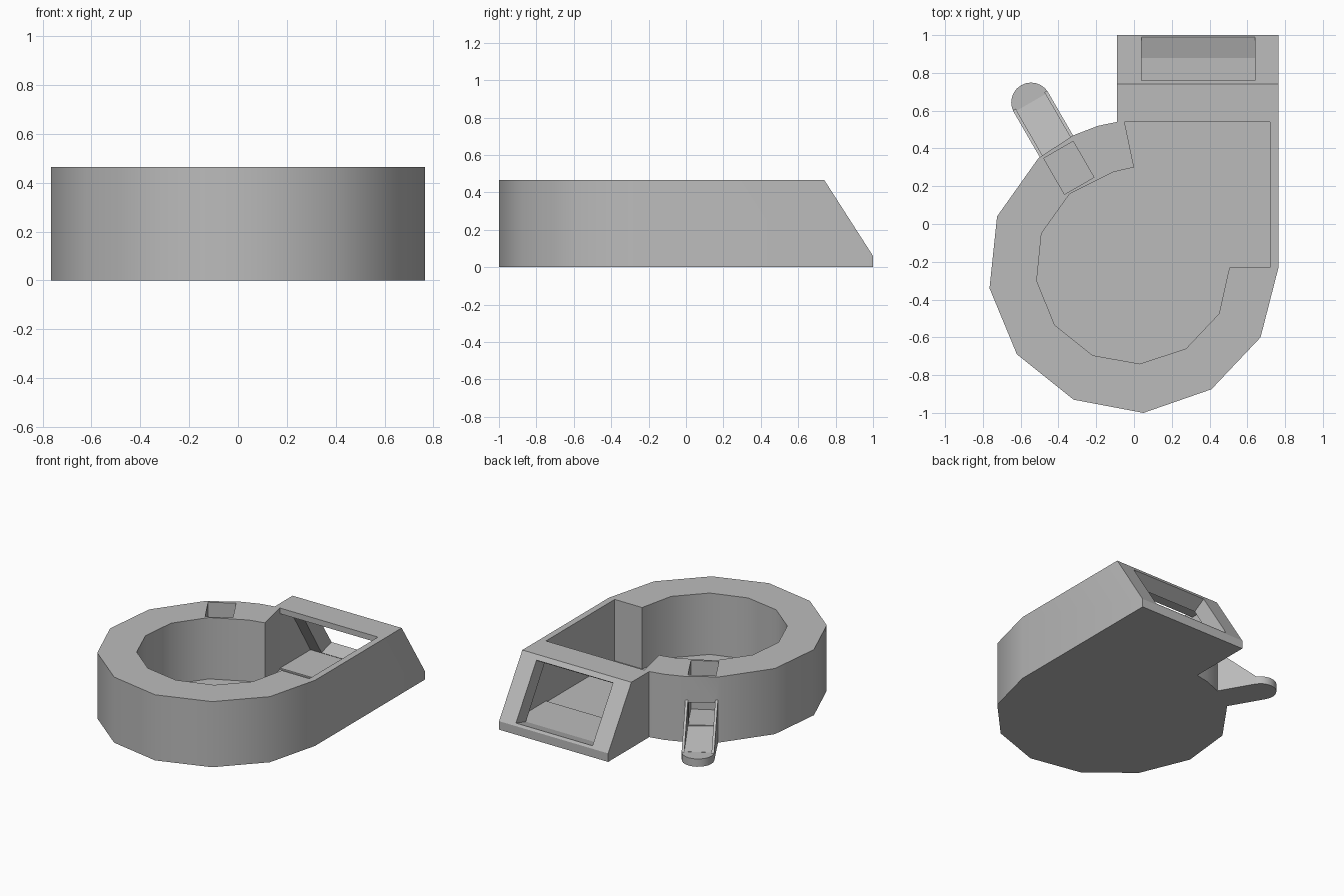
import bpy, bmesh, math
from mathutils import Matrix, Vector

if "Cube" in bpy.data.objects:
    bpy.data.objects.remove(bpy.data.objects["Cube"], do_unlink=True)

grey = bpy.data.materials.new("plain grey")
grey.use_nodes = True
colour = (0.5, 0.5, 0.5, 1)
grey.diffuse_color = colour
grey.node_tree.nodes["Principled BSDF"].inputs["Base Color"].default_value = colour


def prism(name, points, low, high, side=False, matrix=None):
    """Extrude an XY outline along z, or (side=True) a YZ outline along x."""
    bm = bmesh.new()
    place = (lambda p: (low, p[0], p[1])) if side else (lambda p: (p[0], p[1], low))
    face = bm.faces.new([bm.verts.new(place(p)) for p in points])
    new = bmesh.ops.extrude_face_region(bm, geom=[face])["geom"]
    step = Vector((high - low, 0, 0) if side else (0, 0, high - low))
    bmesh.ops.translate(bm, vec=step, verts=[g for g in new if isinstance(g, bmesh.types.BMVert)])
    bmesh.ops.recalc_face_normals(bm, faces=bm.faces)
    if matrix:
        bm.transform(matrix)
    mesh = bpy.data.meshes.new(name)
    bm.to_mesh(mesh)
    bm.free()
    obj = bpy.data.objects.new(name, mesh)
    bpy.context.collection.objects.link(obj)
    mesh.materials.append(grey)
    return obj


def select(obj):
    bpy.ops.object.select_all(action="DESELECT")
    obj.select_set(True)
    bpy.context.view_layer.objects.active = obj


def cut(obj, cutter):
    cutter.hide_render = True
    mod = obj.modifiers.new("cut", "BOOLEAN")
    mod.operation, mod.solver, mod.object = "DIFFERENCE", "EXACT", cutter
    select(obj)
    bpy.ops.object.modifier_apply(modifier=mod.name)
    bpy.data.objects.remove(cutter, do_unlink=True)


TOP = 0.465

# Body: faceted round bowl with a square spout at the back
outer = [(0.765, 1), (-0.09, 1), (-0.09, 0.54), (-0.19, 0.52), (-0.32, 0.47), (-0.505, 0.35),
         (-0.725, 0.04), (-0.765, -0.34), (-0.62, -0.69), (-0.32, -0.93), (0.05, -1),
         (0.41, -0.875), (0.67, -0.6), (0.765, -0.23)]
body = prism("bowl_body", outer, 0, TOP)

# Sloping back of the spout
cut(body, prism("slope_cutter", [(0.74, TOP), (0.74, 0.6), (1.2, 0.6), (1.2, 0.06), (1, 0.06)],
                -0.3, 1, side=True))

# Open bowl cavity
inner = [(0.72, 0.54), (-0.05, 0.54), (0, 0.3), (-0.11, 0.275), (-0.34, 0.16), (-0.49, -0.05),
         (-0.515, -0.3), (-0.42, -0.535), (-0.22, -0.695), (0.03, -0.74), (0.275, -0.66),
         (0.45, -0.475), (0.505, -0.23), (0.72, -0.23)]
cut(body, prism("cavity_cutter", inner, 0.03, 0.6))

# Hollow under the spout roof, and the window in its slope
cut(body, prism("hollow_cutter", [(0.53, 0.04), (0.53, 0.425), (0.64, 0.425), (0.88, 0.04)],
                -0.048, 0.719, side=True))
cut(body, prism("window_cutter",
                [(0.76, 0.434), (0.81, 0.465), (1.05, 0.11), (0.99, 0.076), (0.87, 0.041), (0.62, 0.35)],
                0.04, 0.64, side=True))

# Chute frame: local y points outward from the bowl wall
frame = Matrix.Translation((-0.41, 0.41, 0)) @ Matrix.Rotation(math.radians(30), 4, "Z")
shaft = [(-0.09, -0.24), (0.09, -0.24), (0.09, -0.02), (-0.09, -0.02)]
cut(body, prism("shaft_cutter", shaft, 0.12, 0.6, matrix=frame))
port = [(-0.085, -0.1), (0.085, -0.1), (0.085, 0.1), (-0.085, 0.1)]
cut(body, prism("port_cutter", port, 0.121, 0.28, matrix=frame))

# Chute: rounded base, sloping floor and two tapering side walls
R, REACH = 0.105, 0.27
arc = [(R * math.cos(a), REACH + R * math.sin(a)) for a in (math.pi * i / 12 for i in range(13))]
parts = [body, prism("chute_base", [(-R, -0.01), (R, -0.01)] + arc, 0, 0.055, matrix=frame)]
parts.append(prism("chute_floor", [(-0.015, 0.01), (-0.015, 0.12), (0.27, 0.056), (0.27, 0.01)],
                   -0.09, 0.09, side=True, matrix=frame))
wall = [(-0.015, 0.01), (-0.015, 0.305), (0.005, 0.3), (0.28, 0.055), (0.28, 0.01)]
for label, sign in (("left", 1), ("right", -1)):
    low, high = sorted((sign * 0.088, sign * R))
    parts.append(prism("chute_wall_" + label, wall, low, high, side=True, matrix=frame))

for part in parts:
    select(part)
    bpy.ops.object.shade_smooth_by_angle(angle=math.radians(32))
